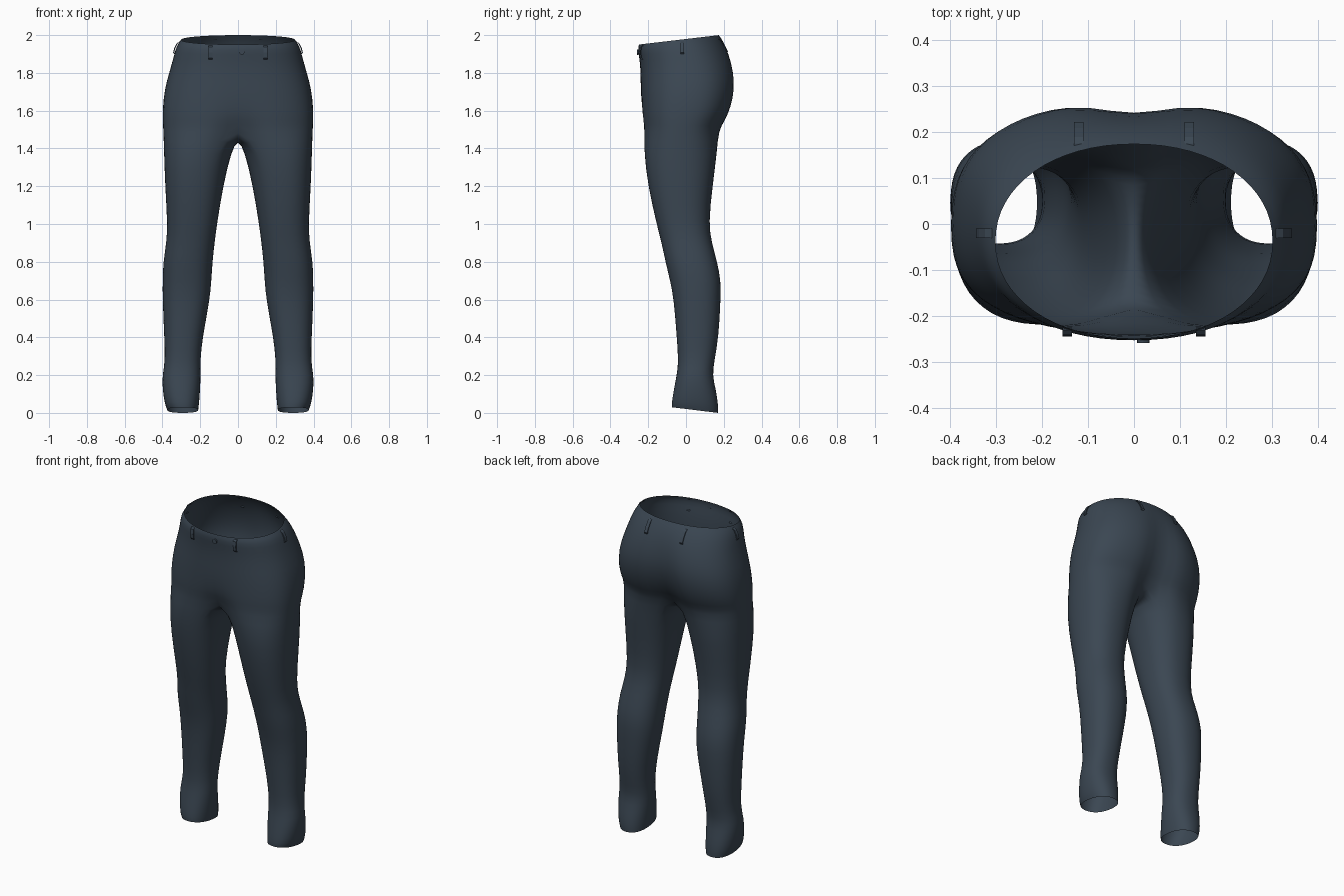
import bpy, bmesh, math
from mathutils import Vector
from mathutils.bvhtree import BVHTree

cube = bpy.data.objects.get("Cube")
if cube:
    bpy.data.objects.remove(cube, do_unlink=True)


def material(name, rgb):
    m = bpy.data.materials.new(name)
    m.use_nodes = True
    m.diffuse_color = (*rgb, 1)
    bsdf = m.node_tree.nodes["Principled BSDF"]
    bsdf.inputs["Base Color"].default_value = (*rgb, 1)
    bsdf.inputs["Roughness"].default_value = 0.9
    return m


slate = material("slate blue cloth", (0.043, 0.062, 0.085))

OUTER, INNER = 17, 7          # points on the outside and on the inseam of a half
TOTAL = OUTER + INNER


def spow(v, n):
    return math.copysign(abs(v) ** (2 / n), v)


def blend(a, b, y, yf, yb):
    return a + (b - a) * (y - yf) / (yb - yf)


def torso_ring(zf, zb, w, yf, yb, dip_f, dip_b, n):
    """Half ring from front centre round the hip to back centre."""
    pts = []
    for i in range(OUTER):
        t = math.pi * (i / (OUTER - 1) - 0.5)
        x = w * spow(math.cos(t), n) if 0 < i < OUTER - 1 else 0
        y = (yf + yb) / 2 + (yb - yf) / 2 * spow(math.sin(t), n)
        z = blend(zf, zb, y, yf, yb)
        y += (dip_f if t < 0 else -dip_b) * math.exp(-(x / 0.07) ** 2)
        pts.append(Vector((x, y, z)))
    return pts


def leg_ring(zf, zb, xi, xo, yf, yb):
    """Full ring, starting on the inner front of the leg."""
    pts = []
    for i in range(TOTAL):
        t = math.tau * (i - (OUTER - 1) / 2) / TOTAL
        x = (xi + xo) / 2 + (xo - xi) / 2 * spow(math.cos(t), 2.3)
        y = (yf + yb) / 2 + (yb - yf) / 2 * spow(math.sin(t), 2.3)
        pts.append(Vector((x, y, blend(zf, zb, y, yf, yb))))
    return pts


# front z, back z, half width, front y, back y, front dip, back cleft, squareness
torso = [
    (1.95, 2.0, 0.303, -0.25, 0.175, 0, 0, 2.1),
    (1.925, 1.965, 0.327, -0.257, 0.2, 0, 0, 2.2),
    (1.87, 1.9, 0.342, -0.246, 0.235, 0, 0.01, 2.3),
    (1.79, 1.81, 0.366, -0.241, 0.262, 0, 0.025, 2.4),
    (1.71, 1.72, 0.39, -0.241, 0.27, 0, 0.037, 2.5),
    (1.62, 1.62, 0.4, -0.238, 0.25, 0.005, 0.05, 2.6),
    (1.55, 1.54, 0.4, -0.236, 0.215, 0.025, 0.07, 2.6),
    (1.5, 1.5, 0.397, -0.231, 0.187, 0.06, 0.085, 2.5),
]
# front z, back z, inner x, outer x, front y, back y
legs = [
    (1.38, 1.38, 0.035, 0.393, -0.225, 0.166),
    (1.2, 1.2, 0.078, 0.387, -0.202, 0.142),
    (1.0, 1.0, 0.11, 0.374, -0.157, 0.12),
    (0.9, 0.9, 0.123, 0.38, -0.13, 0.138),
    (0.8, 0.8, 0.134, 0.397, -0.11, 0.166),
    (0.7, 0.7, 0.14, 0.4, -0.085, 0.186),
    (0.6, 0.6, 0.148, 0.4, -0.065, 0.184),
    (0.4, 0.4, 0.187, 0.391, -0.05, 0.174),
    (0.27, 0.27, 0.2, 0.386, -0.04, 0.15),
    (0.2, 0.2, 0.197, 0.402, -0.05, 0.14),
    (0.12, 0.12, 0.2, 0.4, -0.066, 0.16),
    (0.05, 0.04, 0.206, 0.388, -0.077, 0.172),
    (0.03, 0.0, 0.21, 0.375, -0.075, 0.17),
]

# Trousers: half the cloth, mirrored
bm = bmesh.new()
rings = [[bm.verts.new(p) for p in torso_ring(*row)] for row in torso]
front, back = rings[-1][0].co, rings[-1][-1].co
seam = []
for k in range(1, INNER + 1):
    f = k / (INNER + 1)
    p = back.lerp(front, f)
    p.z -= 0.045 * math.sin(math.pi * f)
    seam.append(bm.verts.new(p))
leg_rings = [rings[-1] + seam]
leg_rings += [[bm.verts.new(p) for p in leg_ring(*row)] for row in legs]


def bridge(upper, lower, count):
    for i in range(count):
        j = (i + 1) % len(upper)
        bm.faces.new((upper[i], lower[i], lower[j], upper[j]))


for a, b in zip(rings, rings[1:]):
    bridge(a, b, OUTER - 1)
for a, b in zip(leg_rings, leg_rings[1:]):
    bridge(a, b, TOTAL)
mesh = bpy.data.meshes.new("trousers")
bm.to_mesh(mesh)
bm.free()
mesh.materials.append(slate)
mesh.shade_smooth()
trousers = bpy.data.objects.new("trousers", mesh)
bpy.context.collection.objects.link(trousers)
mirror = trousers.modifiers.new("mirror", "MIRROR")
mirror.use_clip = True
smooth = trousers.modifiers.new("smooth", "SUBSURF")
smooth.levels = smooth.render_levels = 1

bpy.context.view_layer.update()
cloth = BVHTree.FromObject(trousers, bpy.context.evaluated_depsgraph_get())


def on_cloth(x, y, z, direction):
    """Nearest cloth point when looking inward along direction."""
    start = Vector((x, y, z)) - direction
    return cloth.ray_cast(start, direction)[0] or Vector((x, y, z))


# Belt loops: bowed strips that follow the waistband
def belt_loop(name, x, y, top, bottom, direction):
    side = Vector((0, 0, 1)).cross(direction) * 0.01
    b = bmesh.new()
    rows = []
    for f, lift in ((0, 0.002), (0.12, 0.01), (0.5, 0.011), (0.88, 0.01), (1, 0.002)):
        p = on_cloth(x, y, top + (bottom - top) * f, direction)
        outer, inner = p - direction * lift, p - direction * (lift - 0.006)
        rows.append([b.verts.new(q) for q in
                     (outer - side, outer + side, inner + side, inner - side)])
    for r, s in zip(rows, rows[1:]):
        for i in range(4):
            j = (i + 1) % 4
            b.faces.new((r[i], s[i], s[j], r[j]))
    b.faces.new(rows[0])
    b.faces.new(rows[-1][::-1])
    bmesh.ops.recalc_face_normals(b, faces=b.faces)
    m = bpy.data.meshes.new(name)
    b.to_mesh(m)
    b.free()
    m.materials.append(slate)
    bpy.context.collection.objects.link(bpy.data.objects.new(name, m))


for s, label in ((1, "left"), (-1, "right")):
    belt_loop(f"front_belt_loop_{label}", s * 0.145, -0.2, 1.945, 1.87, Vector((0, 1, 0)))
    belt_loop(f"side_belt_loop_{label}", s * 0.3, -0.02, 1.965, 1.9, Vector((-s, 0, 0)))
    belt_loop(f"back_belt_loop_{label}", s * 0.12, 0.2, 1.98, 1.905, Vector((0, -1, 0)))

# Waist button
spot = on_cloth(0.02, -0.2, 1.91, Vector((0, 1, 0)))
bpy.ops.mesh.primitive_cylinder_add(vertices=12, radius=0.014, depth=0.008,
                                    location=spot - Vector((0, 0.004, 0)),
                                    rotation=(math.pi / 2, 0, 0))
button = bpy.context.object
button.name = "waist_button"
button.data.materials.append(slate)
bpy.ops.object.shade_smooth_by_angle()
